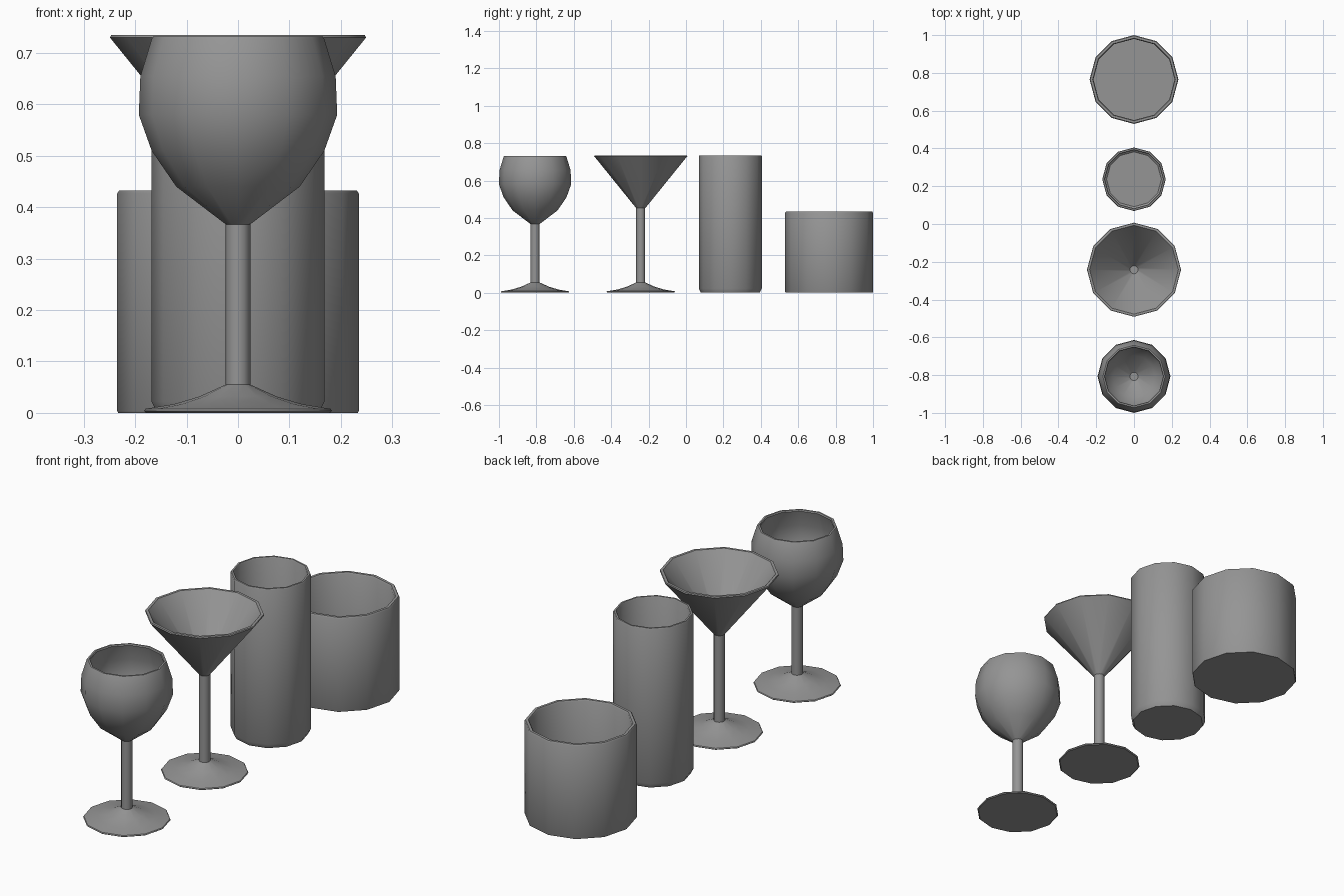
import bpy, bmesh, math

if "Cube" in bpy.data.objects:
    bpy.data.objects.remove(bpy.data.objects["Cube"], do_unlink=True)

SIDES = 12
COLOUR = (0.3, 0.3, 0.3, 1)
glass = bpy.data.materials.new("grey_glass")
glass.use_nodes = True
glass.diffuse_color = COLOUR
glass.node_tree.nodes["Principled BSDF"].inputs["Base Color"].default_value = COLOUR


def lathe(name, y, profile):
    """Spin a closed (radius, height) profile around a vertical axis at y."""
    bm = bmesh.new()
    rings = []
    for r, z in profile:
        rings.append([bm.verts.new((r * math.cos(a), r * math.sin(a), z))
                      for a in (math.tau * i / SIDES for i in range(SIDES))])
    for low, high in zip(rings, rings[1:]):
        for i in range(SIDES):
            j = (i + 1) % SIDES
            bm.faces.new((low[i], low[j], high[j], high[i]))
    # Underside and inner floor
    bm.faces.new(rings[0][::-1])
    bm.faces.new(rings[-1])
    mesh = bpy.data.meshes.new(name)
    bm.to_mesh(mesh)
    bm.free()
    mesh.materials.append(glass)
    obj = bpy.data.objects.new(name, mesh)
    obj.location.y = y
    bpy.context.collection.objects.link(obj)
    bpy.ops.object.select_all(action="DESELECT")
    obj.select_set(True)
    bpy.context.view_layer.objects.active = obj
    bpy.ops.object.shade_smooth_by_angle(angle=math.radians(35))


# Flared foot and lower stem shared by both stemmed glasses
foot = [(0.178, 0), (0.183, 0.004), (0.18, 0.008), (0.125, 0.017),
        (0.075, 0.032), (0.024, 0.055)]

wine_bowl = [(0.024, 0.367), (0.12, 0.44), (0.168, 0.51), (0.193, 0.58),
             (0.19, 0.655), (0.168, 0.727), (0.165, 0.732), (0.157, 0.732),
             (0.154, 0.727), (0.176, 0.653), (0.179, 0.583), (0.156, 0.517),
             (0.112, 0.452), (0.022, 0.382)]
lathe("wine_glass", -0.807, foot + wine_bowl)

cocktail_bowl = [(0.024, 0.452), (0.249, 0.73), (0.247, 0.735),
                 (0.235, 0.735), (0.231, 0.73), (0.022, 0.472)]
lathe("cocktail_glass", -0.242, foot + cocktail_bowl)

lathe("tall_glass", 0.237, [
    (0.157, 0), (0.168, 0.022), (0.168, 0.73), (0.165, 0.735),
    (0.157, 0.735), (0.154, 0.73), (0.154, 0.03), (0.145, 0.022)])

lathe("short_glass", 0.765, [
    (0.233, 0), (0.235, 0.004), (0.235, 0.427), (0.231, 0.433),
    (0.219, 0.433), (0.215, 0.427), (0.215, 0.022)])
